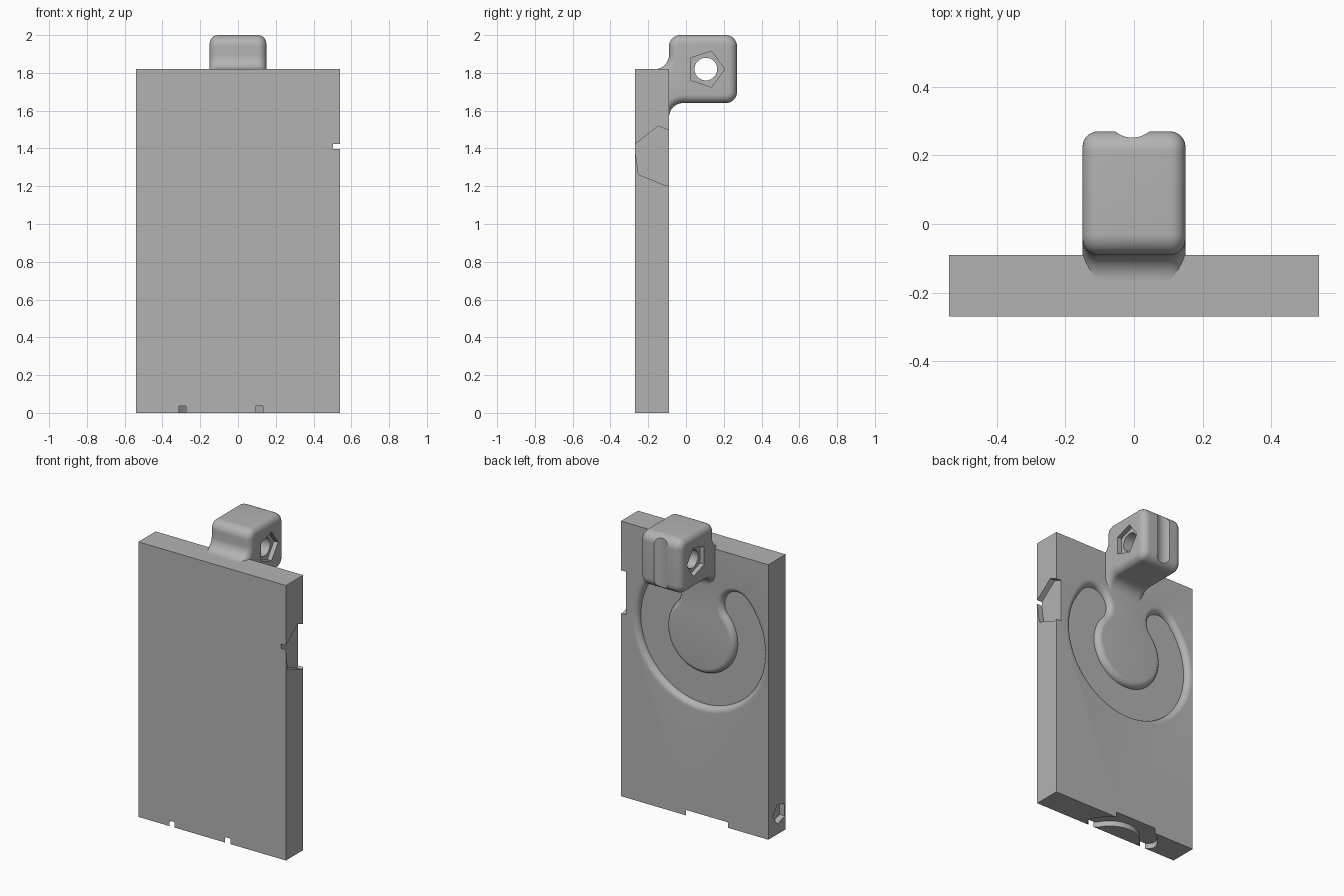
import bpy, bmesh
from math import sin, cos, radians, pi

if "Cube" in bpy.data.objects:
    bpy.data.objects.remove(bpy.data.objects["Cube"], do_unlink=True)

grey = bpy.data.materials.new("plain grey")
grey.use_nodes = True
grey.diffuse_color = (0.45, 0.45, 0.45, 1)
grey.node_tree.nodes["Principled BSDF"].inputs["Base Color"].default_value = (0.45, 0.45, 0.45, 1)


def arc(cx, cy, r, a0, a1, n=12):
    """Points on an arc, angles in degrees, both ends included."""
    angles = [radians(a0 + (a1 - a0) * i / n) for i in range(n + 1)]
    return [(cx + r * cos(a), cy + r * sin(a)) for a in angles]


def loft(name, loops):
    """Closed solid skinned through loops of equal length, capped at both ends."""
    bm = bmesh.new()
    rings = [[bm.verts.new(p) for p in loop] for loop in loops]
    for a, b in zip(rings, rings[1:]):
        for i in range(len(a)):
            j = (i + 1) % len(a)
            bm.faces.new((a[i], a[j], b[j], b[i]))
    bm.faces.new(rings[0])
    bm.faces.new(rings[-1])
    bmesh.ops.recalc_face_normals(bm, faces=bm.faces)
    mesh = bpy.data.meshes.new(name)
    bm.to_mesh(mesh)
    bm.free()
    mesh.materials.append(grey)
    obj = bpy.data.objects.new(name, mesh)
    bpy.context.collection.objects.link(obj)
    return obj


def prism_x(name, sides, r, x0, x1, y, z, turn=0):
    """Regular prism along x."""
    pts = arc(y, z, r, turn, turn + 360, sides)[:-1]
    return loft(name, [[(x, u, v) for u, v in pts] for x in (x0, x1)])


def curved_slot(cx, cy, r, w, a0, a1):
    """Outline of an arc-shaped slot with round ends, half width w."""
    def end(a):
        return cx + r * cos(radians(a)), cy + r * sin(radians(a))
    return (arc(cx, cy, r + w, a0, a1, 64)[:-1]
            + arc(*end(a1), w, a1, a1 + 180, 20)[:-1]
            + arc(cx, cy, r - w, a1, a0, 64)[:-1]
            + arc(*end(a0), w, a0 + 180, a0 + 360, 20)[:-1])


def finish(obj, cutters):
    """Cut the part, remove the cutters and shade it."""
    bpy.context.view_layer.objects.active = obj
    for c in cutters:
        c.hide_render = True
        mod = obj.modifiers.new("cut", 'BOOLEAN')
        mod.operation, mod.solver, mod.object = 'DIFFERENCE', 'EXACT', c
        bpy.ops.object.modifier_apply(modifier=mod.name)
        bpy.data.objects.remove(c, do_unlink=True)
    bpy.ops.object.select_all(action='DESELECT')
    obj.select_set(True)
    bpy.ops.object.shade_smooth_by_angle(angle=radians(30))


# Flat plate
FRONT, BACK, HALF, TOP = -0.27, -0.09, 0.54, 1.82
corners = [(-HALF, FRONT), (HALF, FRONT), (HALF, BACK), (-HALF, BACK)]
plate = loft("plate", [[(x, y, z) for x, y in corners] for z in (0, TOP)])

# Open ring groove in the back, with rounded-over edges
edge = 0.038
layers = []
for i in range(9):
    a = pi / 2 * i / 8
    layers.append((edge * (1 - cos(a)), BACK - edge * (1 - sin(a))))
layers.append((edge, BACK + 0.05))
groove = loft("groove_cutter", [
    [(x, y, z) for x, z in curved_slot(-0.04, 1.215, 0.355, 0.105 + off, 137, 403)]
    for off, y in layers])

# Curved slot in the underside, open to the back
bottom = curved_slot(-0.09, -0.336, 0.235, 0.055, 30, 150)
bottom_slot = loft("bottom_slot_cutter", [[(x, y, z) for x, y in bottom] for z in (-0.05, 0.036)])

# Side pockets
hex_pocket = prism_x("hex_pocket_cutter", 6, 0.16, HALF - 0.037, HALF + 0.1, -0.125, 1.36, 158)
small_pocket = prism_x("small_pocket_cutter", 5, 0.068, -HALF - 0.1, -HALF + 0.037, -0.205, 0.133)
finish(plate, [groove, bottom_slot, hex_pocket, small_pocket])


# Hanging lug: rounded block blended into the plate
def lug_outline(t):
    convex, concave = 0.06 - t, 0.075 + t
    return (arc(0.21, 1.70, convex, -90, 0) + arc(0.21, 1.94, convex, 0, 90)
            + arc(-0.03, 1.94, convex, 90, 180) + arc(-0.165, 1.895, concave, 0, -90)
            + [(-0.165, 1.565)] + arc(-0.015, 1.565, concave, 180, 90))


rim, half_width = 0.045, 0.15
side = []
for i in range(9):
    a = pi / 2 * i / 8
    side.append((rim * (1 - cos(a)), half_width - rim + rim * sin(a)))
steps = [(t, -x) for t, x in reversed(side)] + side
lug = loft("lug", [[(x, y, z) for y, z in lug_outline(t)] for t, x in steps])

# Through hole, pentagon recesses on both sides, and shallow groove at the back
cutters = [prism_x("hole_cutter", 40, 0.06, -0.3, 0.3, 0.105, 1.82)]
for s in (-1, 1):
    cutters.append(prism_x("recess_cutter", 5, 0.1, s * 0.12, s * 0.3, 0.105, 1.82))
channel = arc(-0.005, 0.33, 0.078, 0, 360, 48)[:-1]
cutters.append(loft("channel_cutter", [[(x, y, z) for x, y in channel] for z in (1.5, 2.1)]))
finish(lug, cutters)
